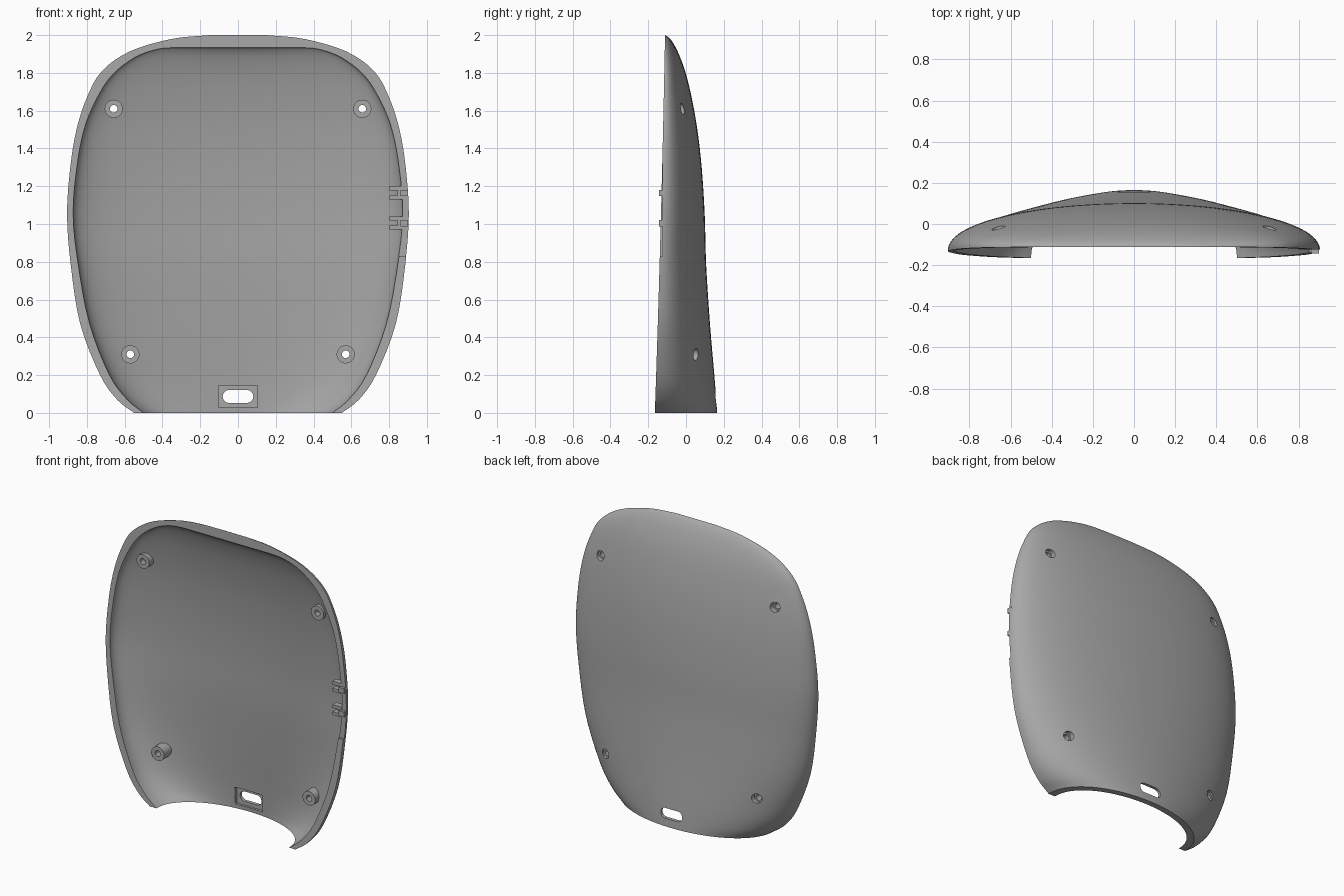
import bpy, bmesh, math
from mathutils import Vector, Matrix

if "Cube" in bpy.data.objects:
    bpy.data.objects.remove(bpy.data.objects["Cube"])

grey = bpy.data.materials.new("plain grey")
grey.use_nodes = True
grey.diffuse_color = (0.39, 0.39, 0.39, 1)
grey.node_tree.nodes["Principled BSDF"].inputs["Base Color"].default_value = (0.39, 0.39, 0.39, 1)


def make(name, bm):
    bmesh.ops.recalc_face_normals(bm, faces=bm.faces)
    mesh = bpy.data.meshes.new(name)
    bm.to_mesh(mesh)
    bm.free()
    mesh.materials.append(grey)
    ob = bpy.data.objects.new(name, mesh)
    bpy.context.collection.objects.link(ob)
    return ob


def cylinder(name, x, z, r, y0, y1, sides=32):
    bm = bmesh.new()
    m = Matrix.Translation((x, (y0 + y1) / 2, z)) @ Matrix.Rotation(math.pi / 2, 4, 'X')
    bmesh.ops.create_cone(bm, cap_ends=True, segments=sides, radius1=r, radius2=r,
                          depth=y1 - y0, matrix=m)
    return make(name, bm)


def box(name, lo, hi):
    bm = bmesh.new()
    lo, hi = Vector(lo), Vector(hi)
    m = Matrix.Translation((lo + hi) / 2) @ Matrix.Diagonal((*(hi - lo), 1))
    bmesh.ops.create_cube(bm, size=1, matrix=m)
    return make(name, bm)


def activate(ob):
    bpy.ops.object.select_all(action='DESELECT')
    ob.select_set(True)
    bpy.context.view_layer.objects.active = ob


def cut(ob, cutter):
    mod = ob.modifiers.new("cut", 'BOOLEAN')
    mod.operation, mod.solver, mod.object = 'DIFFERENCE', 'EXACT', cutter
    activate(ob)
    bpy.ops.object.modifier_apply(modifier=mod.name)


def spline(points, steps):
    """Catmull-Rom through the points."""
    p = [Vector(q) for q in points]
    p = [2 * p[0] - p[1]] + p + [2 * p[-1] - p[-2]]
    out = []
    for i in range(1, len(p) - 2):
        a, b, c, d = p[i - 1:i + 3]
        for k in range(steps):
            t = k / steps
            out.append(0.5 * (2 * b + (c - a) * t + (2 * a - 5 * b + 4 * c - d) * t * t
                              + (3 * b - a - 3 * c + d) * t ** 3))
    return out + [p[-2]]


def rim_y(z):
    return -0.165 + 0.035 * z - 0.004 * z * z


# Half width, height and back depth of the outer and inner skins
OUTER = [(.55, 0, .165), (.64, .07, .16), (.73, .2, .15), (.835, .47, .127), (.885, .78, .107),
         (.905, 1.05, .099), (.888, 1.3, .083), (.855, 1.5, .06), (.8, 1.67, .03),
         (.72, 1.81, -.005), (.57, 1.915, -.045), (.35, 1.98, -.083), (.15, 2, -.111)]
INNER = [(.5, 0, .125), (.585, .07, .12), (.68, .2, .111), (.785, .47, .09), (.845, .78, .07),
         (.873, 1.05, .062), (.853, 1.3, .046), (.815, 1.5, .023), (.755, 1.65, -.003),
         (.67, 1.785, -.035), (.55, 1.88, -.068), (.43, 1.925, -.094), (.33, 1.935, -.112)]
COLS = 56

# Shell: two arched skins joined around their border
bm = bmesh.new()


def skin(profile):
    rows = []
    for w, z, back in spline(profile, 4):
        y0 = rim_y(z)
        row = []
        for j in range(COLS + 1):
            a = math.pi * j / COLS
            rise = max(math.sin(a), 0) ** 0.92
            row.append(bm.verts.new((w * math.cos(a), y0 + max(back - y0, 0) * rise, z)))
        rows.append(row)
    for r, s in zip(rows, rows[1:]):
        for j in range(COLS):
            bm.faces.new((r[j], r[j + 1], s[j + 1], s[j]))
    return [r[0] for r in rows] + rows[-1][1:] + [r[-1] for r in rows[-2::-1]] + rows[0][-2:0:-1]


a, b = skin(OUTER), skin(INNER)
for i in range(len(a)):
    k = (i + 1) % len(a)
    bm.faces.new((a[i], a[k], b[k], b[i]))
shell = make("shell", bm)

# Screw posts with through holes and counterbores
SCREWS = [(s * x, z, y0, y1, seat) for s in (-1, 1)
          for x, z, y0, y1, seat in ((.658, 1.61, -.085, -.035, -.045), (.57, .31, -.05, .03, .03))]
parts = [shell]
for x, z, y0, y1, seat in SCREWS:
    post = cylinder("screw_post", x, z, .048, y0, y1)
    parts.append(post)
    hole = cylinder("hole_cutter", x, z, .02, -.3, .3)
    bore = cylinder("bore_cutter", x, z, .032, seat, .3)
    for tool in (hole, bore):
        cut(shell, tool)
        cut(post, tool)
        bpy.data.objects.remove(tool)

# Cable slot with a rectangular recess on the inside
tools = [box("recess_cutter", (-.103, 0, .028), (.103, .137, .145)),
         box("slot_cutter", (-.045, 0, .053), (.045, .3, .121))]
tools += [cylinder("slot_end_cutter", s * .047, .087, .034, 0, .3) for s in (-1, 1)]
# Shallow step in the left rim
tools.append(box("rim_step_cutter", (.84, -.3, .83), (1, -.125, 1.57)))
for tool in tools:
    cut(shell, tool)
    bpy.data.objects.remove(tool)

# Small hinge clips on the left rim
for z in (1.005, 1.165):
    for dz in (-.024, .024):
        parts.append(box("clip_arm", (.8, -.125, z + dz - .011), (.87, -.085, z + dz + .011)))
    parts.append(box("clip_bridge", (.845, -.12, z - .035), (.862, -.085, z + .035)))
    parts.append(box("clip_tab", (.86, -.143, z - .018), (.9, -.11, z + .016)))

for ob in parts:
    activate(ob)
    bpy.ops.object.shade_smooth_by_angle(angle=math.radians(32))
